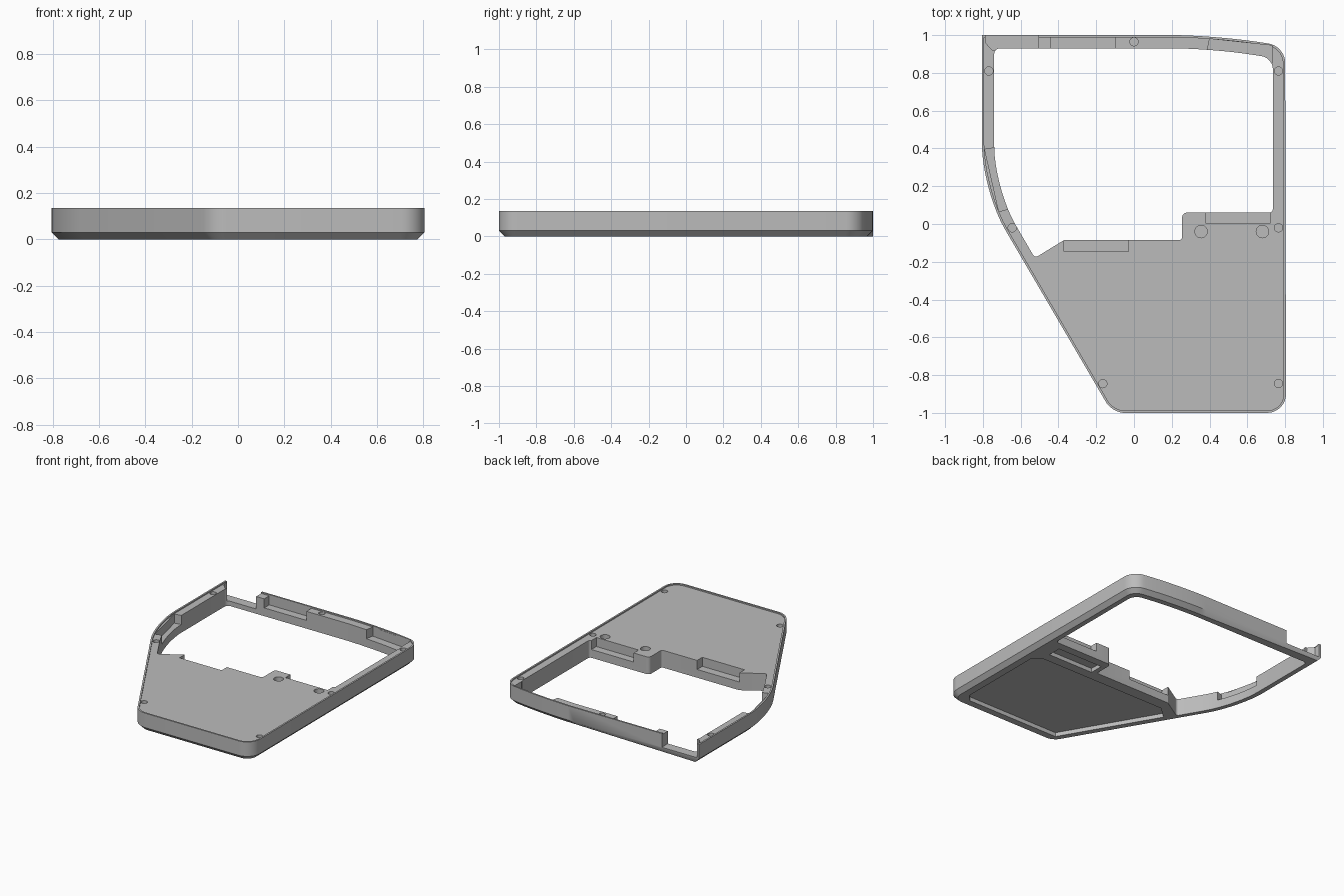
import bpy, bmesh
from math import cos, sin, tau
from mathutils import Vector
from mathutils.geometry import interpolate_bezier

cube = bpy.data.objects.get("Cube")
if cube:
    bpy.data.objects.remove(cube, do_unlink=True)

HEIGHT, PLATE_Z, CHAMFER, LIP, RECESS_Z = 0.135, 0.126, 0.03, 0.012, 0.06

grey = bpy.data.materials.new("plain_grey")
grey.use_nodes = True
grey.diffuse_color = (0.5, 0.5, 0.5, 1)
grey.node_tree.nodes["Principled BSDF"].inputs["Base Color"].default_value = (0.5, 0.5, 0.5, 1)


def rounded(corners, steps=10):
    """Turn (x, y, cut) corners into a path with curved corners."""
    path = []
    for i, (x, y, cut) in enumerate(corners):
        p = Vector((x, y))
        if not cut:
            path.append(p)
            continue
        before = Vector(corners[i - 1][:2]) - p
        after = Vector(corners[(i + 1) % len(corners)][:2]) - p
        a, b = p + before.normalized() * cut, p + after.normalized() * cut
        path += [v.xy for v in interpolate_bezier(
            a.to_3d(), a.lerp(p, 0.55).to_3d(), b.lerp(p, 0.55).to_3d(), b.to_3d(), steps)]
    return path


def inset(path, d):
    """Move a clockwise path inwards by d with mitred corners."""
    result = []
    for i, p in enumerate(path):
        u = (p - path[i - 1]).normalized()
        v = (path[(i + 1) % len(path)] - p).normalized()
        n, m = Vector((u.y, -u.x)), Vector((v.y, -v.x))
        result.append(p + (n + m) * d / (1 + n.dot(m)))
    return result


def loft(name, layers):
    """Closed solid through (path, z) layers."""
    bm = bmesh.new()
    rings = [[bm.verts.new((p[0], p[1], z)) for p in path] for path, z in layers]
    bm.faces.new(rings[0])
    bm.faces.new(rings[-1])
    for low, high in zip(rings, rings[1:]):
        for i in range(len(low)):
            bm.faces.new((low[i - 1], low[i], high[i], high[i - 1]))
    bmesh.ops.recalc_face_normals(bm, faces=bm.faces)
    mesh = bpy.data.meshes.new(name)
    bm.to_mesh(mesh)
    bm.free()
    mesh.materials.append(grey)
    obj = bpy.data.objects.new(name, mesh)
    bpy.context.collection.objects.link(obj)
    return obj


cutters = []


def cut(name, path, z0, z1=0.2):
    obj = loft(name, [(path, z0), (path, z1)])
    obj.hide_render = True
    cutters.append(obj)


def box(x0, x1, y0, y1):
    return [(x0, y0), (x0, y1), (x1, y1), (x1, y0)]


# Outer shell with chamfered underside; the chamfer fades out along the back
outline = rounded([(-0.805, 1, 0), (0.45, 1, 0.25), (0.8, 0.94, 0.085),
                   (0.805, -1, 0.1), (-0.115, -1, 0.065), (-0.805, 0.18, 0.24)])
underside = inset(outline, CHAMFER)
underside[0].y = 1
shell = loft("case_frame", [(underside, 0), (outline, CHAMFER), (outline, HEIGHT)])

# Raised lip around the edge
cut("lip_cutter", inset(outline, LIP), PLATE_Z)

# Main opening
opening = rounded([(-0.74, 0.93, 0.03), (0.4, 0.93, 0.2), (0.735, 0.88, 0.06),
                   (0.735, 0.06, 0.02), (0.255, 0.06, 0.025), (0.255, -0.085, 0.015),
                   (-0.37, -0.085, 0), (-0.525, -0.18, 0.02), (-0.74, 0.19, 0.22)])
cut("opening_cutter", opening, -0.1)

# Gap in the back wall
cut("gap_cutter", [(-0.787, 1.1), (-0.787, 0.96), (-0.75, 0.92), (-0.505, 0.92),
                   (-0.505, 1.1)], 0.035)

# Clearance recesses around the opening
recesses = {
    "back": box(-0.44, -0.1, 0.9, 0.988),
    "plate": box(-0.37, -0.03, -0.145, -0.05),
    "tab": box(0.38, 0.72, 0.003, 0.1),
    "curve": [(-0.79, 0.395), (-0.7, 0.41), (-0.6, 0.1), (-0.715, 0.065)],
    "corner": [(0.4, 0.98), (0.73, 0.945), (0.73, 0.85), (0.38, 0.88)],
}
for name, path in recesses.items():
    cut(name + "_recess_cutter", path, RECESS_Z)

# Blind screw holes and larger magnet holes
small, large = 0.022, 0.033
for x, y, r in [(-0.768, 0.81, small), (0.765, 0.81, small), (0, 0.965, small),
                (-0.645, -0.02, small), (0.765, -0.02, small), (-0.165, -0.845, small),
                (0.765, -0.845, small), (0.355, -0.04, large), (0.68, -0.04, large)]:
    circle = [(x + r * cos(tau * i / 24), y + r * sin(tau * i / 24)) for i in range(24)]
    cut("hole_cutter", circle, RECESS_Z)

# Shallow pockets in the underside
pocket = [(-0.47, -0.25), (-0.38, -0.17), (0.66, -0.17), (0.72, -0.23),
          (0.72, -0.87), (0.67, -0.92), (-0.08, -0.92)]
cut("underside_pocket_cutter", pocket, -0.1, 0.03)
cut("tab_pocket_cutter", box(0.29, 0.66, -0.1, 0), -0.1, 0.03)

# Carve everything and remove the cutters
for cutter in cutters:
    mod = shell.modifiers.new(cutter.name, "BOOLEAN")
    mod.operation, mod.solver, mod.object = "DIFFERENCE", "EXACT", cutter
bpy.context.view_layer.update()
depsgraph = bpy.context.evaluated_depsgraph_get()
carved = bpy.data.meshes.new_from_object(shell.evaluated_get(depsgraph))
shell.modifiers.clear()
shell.data = carved
for cutter in cutters:
    bpy.data.objects.remove(cutter, do_unlink=True)

# Smooth curves, sharp edges
bpy.ops.object.select_all(action="DESELECT")
shell.select_set(True)
bpy.context.view_layer.objects.active = shell
bpy.ops.object.shade_smooth_by_angle()
